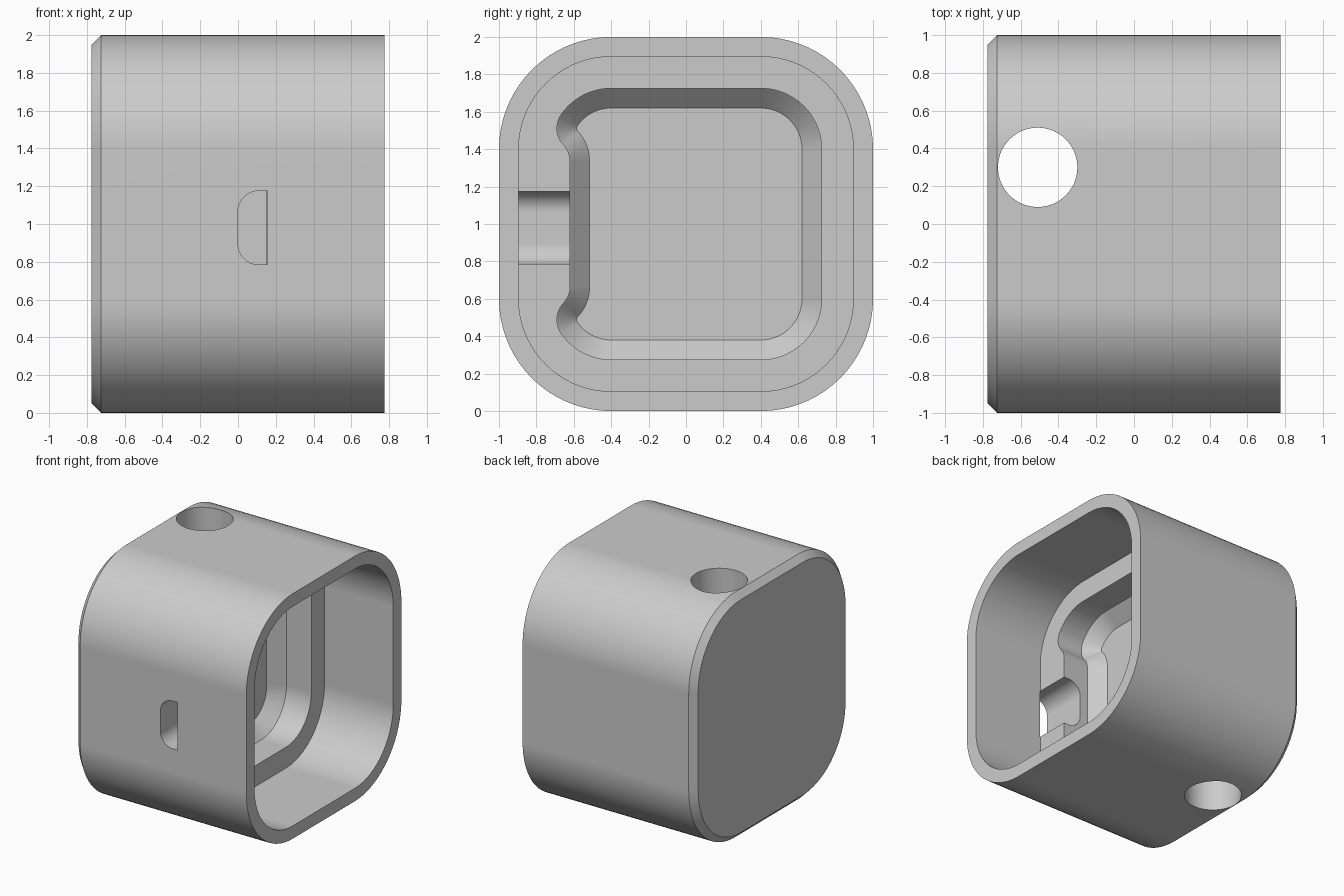
import bpy
import bmesh
from math import radians, cos, sin, sqrt, atan2, degrees

cube = bpy.data.objects.get("Cube")
if cube:
    bpy.data.objects.remove(cube)

SEGMENTS = 18
HALF_X = 0.775
LEDGE_X = 0.154

grey = bpy.data.materials.new("light grey")
grey.use_nodes = True
grey.diffuse_color = (0.6, 0.6, 0.6, 1)
grey.node_tree.nodes["Principled BSDF"].inputs["Base Color"].default_value = (0.6, 0.6, 0.6, 1)


def arc(cu, cv, r, start, end):
    """Points on a circular arc, angles in degrees."""
    angles = [radians(start + (end - start) * i / SEGMENTS) for i in range(SEGMENTS + 1)]
    return [(cu + r * cos(a), cv + r * sin(a)) for a in angles]


def rounded_square(half, radius):
    c = half - radius
    return (arc(c, 1 + c, radius, 0, 90) + arc(-c, 1 + c, radius, 90, 180)
            + arc(-c, 1 - c, radius, 180, 270) + arc(c, 1 - c, radius, 270, 360))


def pocket_outline(inset):
    """Rounded square whose front side steps inward between two corner lobes."""
    lobe_r, side_y, side_z = 0.13, -0.62, 1.335
    big_r = 0.325
    lobe_angle = 145
    ly = -0.4 + (big_r - lobe_r) * cos(radians(lobe_angle))
    lz = 1.4 + (big_r - lobe_r) * sin(radians(lobe_angle))
    # Concave arc tangent to both the lobe and the stepped side
    a, h = ly - side_y, lz - side_z
    dent_r = (a * a + h * h - lobe_r ** 2) / (2 * (lobe_r - a))
    dent_y = side_y - dent_r
    turn = degrees(atan2(h, ly - dent_y))
    top = (arc(0.4, 1.4, big_r - inset, 0, 90)
           + arc(-0.4, 1.4, big_r - inset, 90, lobe_angle)
           + arc(ly, lz, lobe_r - inset, lobe_angle, 180 + turn)[1:]
           + arc(dent_y, side_z, dent_r + inset, turn, 0)[1:])
    return top + [(y, 2 - z) for y, z in reversed(top)]


def at_x(x, outline):
    return [(x, y, z) for y, z in outline]


def loft(name, rings):
    """Closed solid through matching rings of points."""
    bm = bmesh.new()
    loops = [[bm.verts.new(p) for p in ring] for ring in rings]
    n = len(loops[0])
    for lower, upper in zip(loops, loops[1:]):
        for i in range(n):
            j = (i + 1) % n
            bm.faces.new((lower[i], lower[j], upper[j], upper[i]))
    bm.faces.new(loops[0])
    bm.faces.new(loops[-1])
    bmesh.ops.recalc_face_normals(bm, faces=bm.faces)
    mesh = bpy.data.meshes.new(name)
    bm.to_mesh(mesh)
    bm.free()
    mesh.materials.append(grey)
    obj = bpy.data.objects.new(name, mesh)
    bpy.context.collection.objects.link(obj)
    return obj


# Housing block with a chamfered closed end
housing = loft("housing", [
    at_x(-HALF_X, rounded_square(0.95, 0.55)),
    at_x(-HALF_X + 0.05, rounded_square(1, 0.6)),
    at_x(HALF_X, rounded_square(1, 0.6))])

# Wide cavity at the open end
cavity = loft("cavity_cutter", [
    at_x(LEDGE_X, rounded_square(0.895, 0.495)),
    at_x(1, rounded_square(0.895, 0.495))])

# Deeper pocket with a chamfered floor
pocket = loft("pocket_cutter", [
    at_x(-0.175, pocket_outline(0.105)),
    at_x(-0.07, pocket_outline(0)),
    at_x(0.4, pocket_outline(0))])

# Front port: rounded on one side, flat where it meets the ledge
port_r = 0.11
port = ([(LEDGE_X + 0.001, 1.175)] + arc(port_r, 1.175 - port_r, port_r, 90, 180)
        + arc(port_r, 0.785 + port_r, port_r, 180, 270) + [(LEDGE_X + 0.001, 0.785)])
slot = loft("port_cutter", [[(x, y, z) for x, z in port] for y in (-1.2, -0.56)])

# Round hole running from top to bottom
circle = [p for q in range(4) for p in arc(-0.51, 0.3, 0.21, 90 * q, 90 * q + 90)[:-1]]
bore = loft("bore_cutter", [[(x, y, z) for x, y in circle] for z in (-0.2, 2.2)])

bpy.ops.object.select_all(action="DESELECT")
housing.select_set(True)
bpy.context.view_layer.objects.active = housing

# Merge doubled arc joints before cutting
for obj in (housing, cavity, pocket, slot, bore):
    bm = bmesh.new()
    bm.from_mesh(obj.data)
    bmesh.ops.remove_doubles(bm, verts=bm.verts, dist=0.0001)
    bm.to_mesh(obj.data)
    bm.free()

for cutter in (cavity, pocket, slot, bore):
    cutter.hide_render = True
    mod = housing.modifiers.new("cut", "BOOLEAN")
    mod.operation = "DIFFERENCE"
    mod.solver = "EXACT"
    mod.object = cutter
    bpy.ops.object.modifier_apply(modifier=mod.name)
    bpy.data.objects.remove(cutter)

bpy.ops.object.shade_smooth_by_angle(angle=radians(25))
weighted = housing.modifiers.new("even_shading", "WEIGHTED_NORMAL")
weighted.keep_sharp = True
